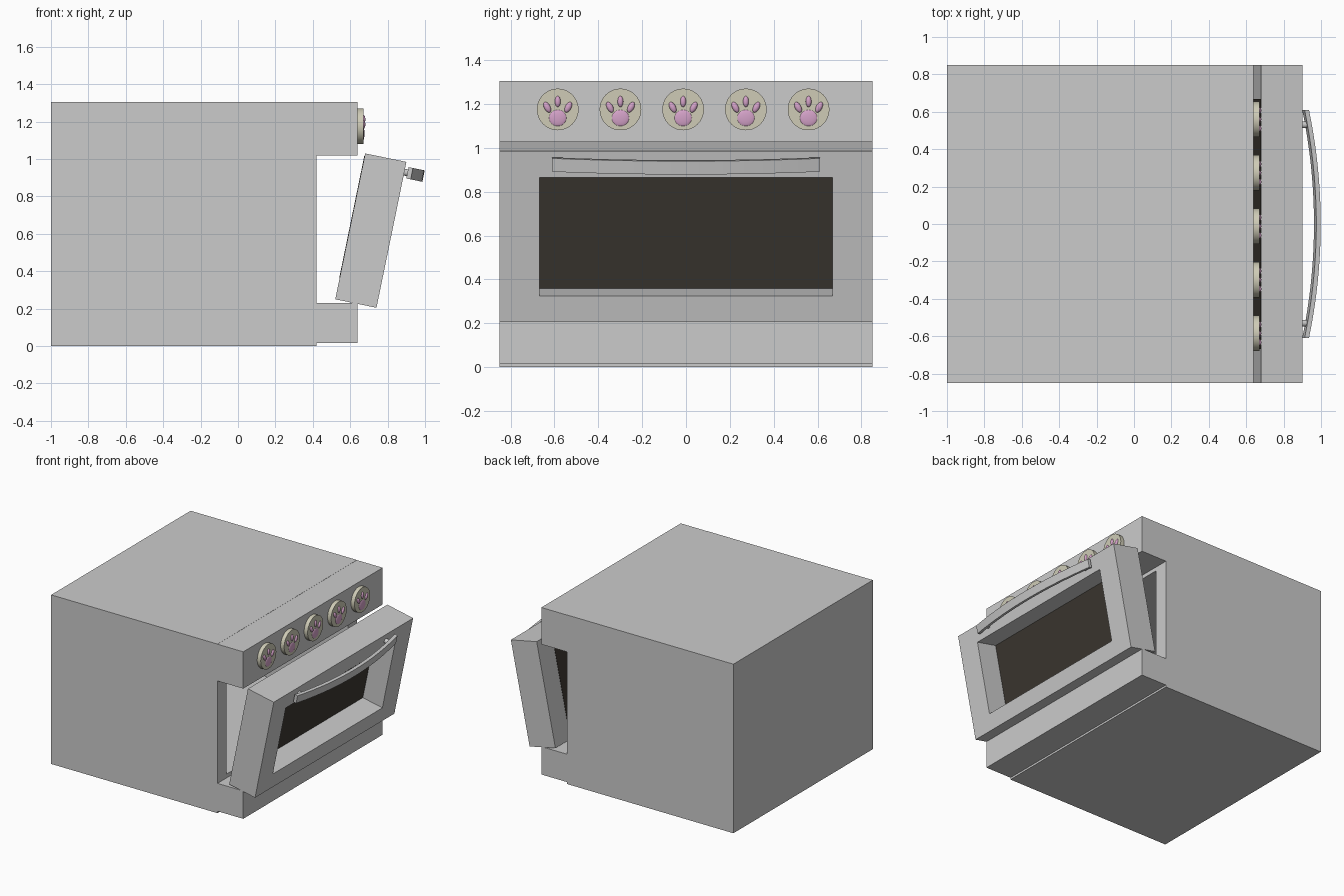
import bpy, bmesh, math
from mathutils import Matrix, Vector

if "Cube" in bpy.data.objects:
    bpy.data.objects.remove(bpy.data.objects["Cube"])


def material(name, rgb):
    m = bpy.data.materials.new(name)
    m.diffuse_color = (*rgb, 1)
    m.use_nodes = True
    m.node_tree.nodes["Principled BSDF"].inputs["Base Color"].default_value = m.diffuse_color
    return m


GLASS = material("dark_glass", (0.045, 0.038, 0.03))
CREAM = material("cream", (0.62, 0.6, 0.47))
PINK = material("pink", (0.66, 0.36, 0.58))


def finish(name, bm, mat=None, matrix=None, smooth=False):
    bmesh.ops.recalc_face_normals(bm, faces=bm.faces)
    if matrix:
        bm.transform(matrix)
    me = bpy.data.meshes.new(name)
    bm.to_mesh(me)
    bm.free()
    ob = bpy.data.objects.new(name, me)
    bpy.context.collection.objects.link(ob)
    if mat:
        me.materials.append(mat)
    if smooth:
        bpy.ops.object.select_all(action='DESELECT')
        ob.select_set(True)
        bpy.context.view_layer.objects.active = ob
        bpy.ops.object.shade_smooth_by_angle(angle=math.radians(35))
    return ob


def loft(name, loops, cyclic=False, **kw):
    """Skin a list of equal loops; cap the ends, or join last to first."""
    bm = bmesh.new()
    rings = [[bm.verts.new(p) for p in loop] for loop in loops]
    n = len(rings[0])
    pairs = list(zip(rings, rings[1:]))
    if cyclic:
        pairs.append((rings[-1], rings[0]))
    else:
        bm.faces.new(rings[0])
        bm.faces.new(rings[-1])
    for a, b in pairs:
        for i in range(n):
            j = (i + 1) % n
            bm.faces.new((a[i], a[j], b[j], b[i]))
    return finish(name, bm, **kw)


def rect(x, half_y, z0, z1):
    return [(x, -half_y, z0), (x, half_y, z0), (x, half_y, z1), (x, -half_y, z1)]


def box(name, x0, x1, half_y, z0, z1, **kw):
    return loft(name, [rect(x0, half_y, z0, z1), rect(x1, half_y, z0, z1)], **kw)


def disc(name, centre, radius, depth, verts, **kw):
    bm = bmesh.new()
    bmesh.ops.create_cone(bm, cap_ends=True, segments=verts,
                          radius1=radius, radius2=radius, depth=depth)
    m = Matrix.Translation(centre) @ Matrix.Rotation(math.pi / 2, 4, 'Y')
    return finish(name, bm, matrix=kw.pop("base", Matrix()) @ m, smooth=True, **kw)


def pad(name, centre, size, tilt=0):
    bm = bmesh.new()
    bmesh.ops.create_uvsphere(bm, u_segments=20, v_segments=12, radius=1)
    m = (Matrix.Translation(centre) @ Matrix.Rotation(tilt, 4, 'X')
         @ Matrix.Diagonal((*size, 1)))
    return finish(name, bm, mat=PINK, matrix=m, smooth=True)


# Oven body with an open cavity facing +x
loft("oven_body", [rect(-1, 0.85, 0, 1.305), rect(0.42, 0.85, 0, 1.305),
                   rect(0.42, 0.74, 0.26, 0.99), rect(-0.88, 0.74, 0.26, 0.99)])

# Front panels above and below the door
box("control_panel", 0.42, 0.64, 0.85, 1.02, 1.304)
box("lower_panel", 0.42, 0.64, 0.85, 0.015, 0.23)

# Tilted door: local x is thickness, local z runs up the door
DOOR = Matrix.Translation((0.52, 0, 0.25)) @ Matrix.Rotation(math.radians(11.6), 4, 'Y')
T, H = 0.225, 0.796
loft("door_frame", [rect(0, 0.85, 0, H), rect(T, 0.85, 0, H),
                    rect(T, 0.668, 0.123, 0.674), rect(0, 0.668, 0.123, 0.674)],
     cyclic=True, matrix=DOOR)
box("door_glass", -0.002, 0.055, 0.668, 0.12, 0.785, mat=GLASS, matrix=DOOR)

# Bowed handle bar on two posts


def bow(y):
    return 0.318 - 0.064 * (y / 0.61) ** 2


loops = []
for i in range(25):
    y = -0.61 + 1.22 * i / 24
    t = bow(y)
    loops.append([(t - 0.012, y, 0.709), (t + 0.012, y, 0.709),
                  (t + 0.012, y, 0.771), (t - 0.012, y, 0.771)])
loft("handle_bar", loops, matrix=DOOR, smooth=True)
for side in (-1, 1):
    end = bow(0.53)
    disc("handle_post", ((T - 0.01 + end) / 2, side * 0.53, 0.74), 0.018,
         end - T + 0.01, 16, base=DOOR)

# Five control knobs with paw pads
for k in range(5):
    y, z = -0.585 + 0.286 * k, 1.175
    disc("knob", (0.654, y, z), 0.095, 0.032, 40, mat=CREAM)
    pad("palm_pad", (0.668, y, z - 0.039), (0.008, 0.041, 0.038))
    pad("middle_toe", (0.67, y, z + 0.036), (0.011, 0.013, 0.025))
    for s in (-1, 1):
        pad("side_toe", (0.67, y + s * 0.048, z + 0.01), (0.011, 0.014, 0.026),
            -s * math.radians(28))
